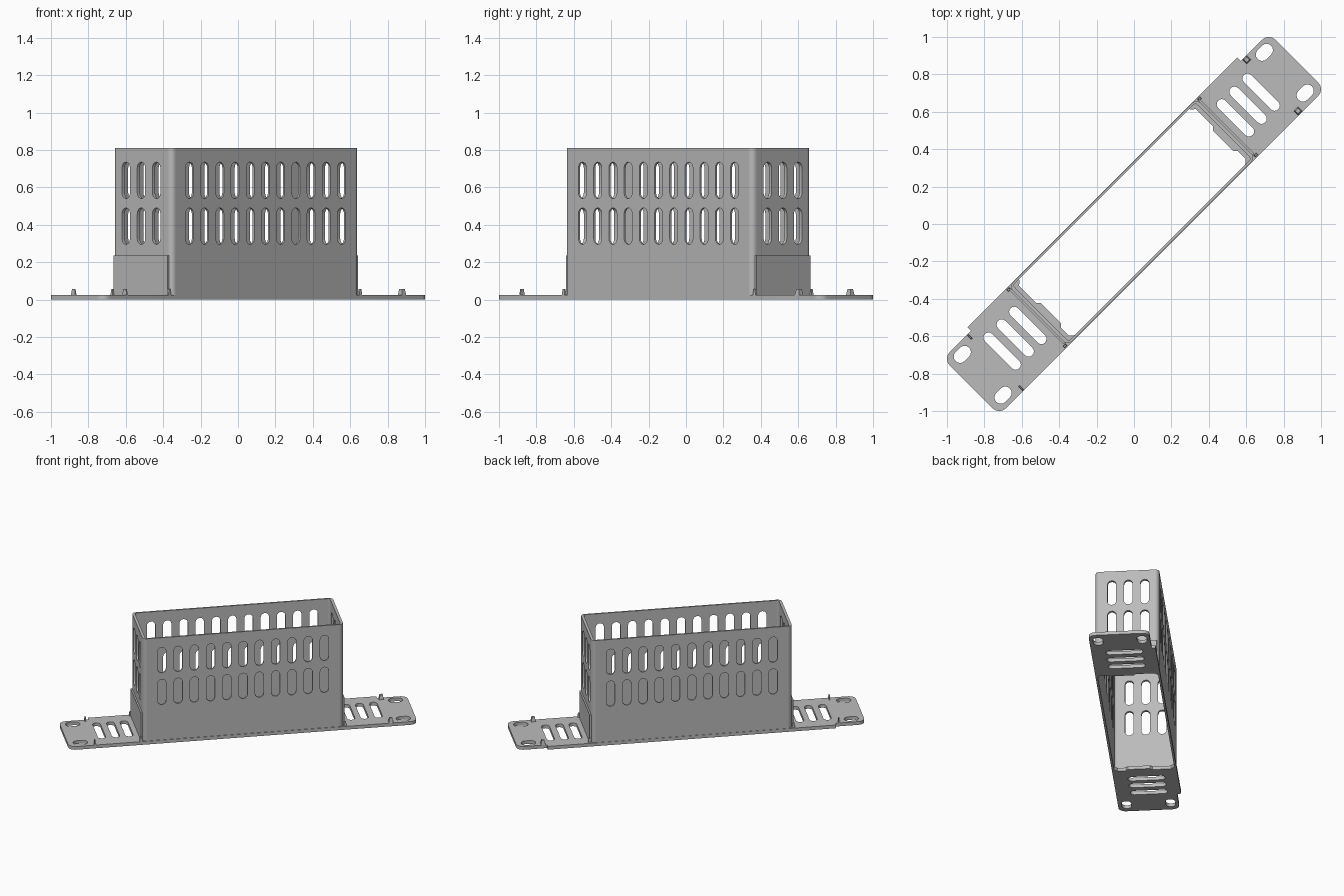
import bpy, bmesh
from math import cos, sin, radians
from mathutils import Matrix

cube = bpy.data.objects.get("Cube")
if cube:
    bpy.data.objects.remove(cube)

# One grey for the whole bracket
GREY = (0.5, 0.5, 0.5, 1)
grey = bpy.data.materials.new("plain grey")
grey.use_nodes = True
grey.diffuse_color = GREY
grey.node_tree.nodes["Principled BSDF"].inputs["Base Color"].default_value = GREY

# The bracket runs along a diagonal: u is its length, v its width
TURN = Matrix.Rotation(radians(45), 4, 'Z')
STAND_U = Matrix.Rotation(radians(90), 4, 'X')
STAND_V = Matrix.Rotation(radians(90), 4, 'Z') @ STAND_U
PLATE_T, TOP = 0.025, 0.81
END, FRONT, BACK = 0.71, -0.208, 0.237
T_LONG, T_END, R = 0.012, 0.02, 0.03


def arc(cx, cy, rx, ry, a0, a1, n=8):
    angles = [radians(a0 + (a1 - a0) * i / n) for i in range(n + 1)]
    return [(cx + rx * cos(a), cy + ry * sin(a)) for a in angles]


def rect(x0, y0, x1, y1):
    return [(x0, y0), (x1, y0), (x1, y1), (x0, y1)]


def slot(cx, cy, length, width, upright):
    """Round-ended opening, long in y when upright and in x otherwise."""
    r, h = width / 2, (length - width) / 2
    if upright:
        return arc(cx, cy + h, r, r, 0, 180) + arc(cx, cy - h, r, r, 180, 360)
    return arc(cx + h, cy, r, r, -90, 90) + arc(cx - h, cy, r, r, 90, 270)


def finish(name, mesh):
    mesh.materials.clear()
    mesh.materials.append(grey)
    obj = bpy.data.objects.new(name, mesh)
    bpy.context.collection.objects.link(obj)
    bpy.ops.object.select_all(action='DESELECT')
    obj.select_set(True)
    bpy.context.view_layer.objects.active = obj
    bpy.ops.object.shade_smooth_by_angle(angle=radians(30))
    return obj


def sheet(name, outline, holes, thickness, placing):
    """Flat outline with openings, given a thickness and put in place."""
    curve = bpy.data.curves.new(name, 'CURVE')
    curve.dimensions = '2D'
    curve.fill_mode = 'BOTH'
    curve.extrude = thickness / 2
    for loop in [outline] + holes:
        spline = curve.splines.new('POLY')
        spline.points.add(len(loop) - 1)
        for point, (x, y) in zip(spline.points, loop):
            point.co = (x, y, 0, 1)
        spline.use_cyclic_u = True
    temp = bpy.data.objects.new(name + "_curve", curve)
    bpy.context.collection.objects.link(temp)
    deps = bpy.context.evaluated_depsgraph_get()
    mesh = bpy.data.meshes.new_from_object(temp.evaluated_get(deps))
    bpy.data.objects.remove(temp)
    bm = bmesh.new()
    bm.from_mesh(mesh)
    bmesh.ops.remove_doubles(bm, verts=bm.verts, dist=0.00005)
    bmesh.ops.recalc_face_normals(bm, faces=bm.faces)
    bm.transform(TURN @ placing)
    bm.to_mesh(mesh)
    bm.free()
    return finish(name, mesh)


def tab(name, u, v, du, dv, top=0.058):
    """Small upright nub that narrows towards the top."""
    bm = bmesh.new()
    bmesh.ops.create_cube(bm, size=1)
    low, high = PLATE_T - 0.005, top
    for vert in bm.verts:
        up = vert.co.z > 0
        k = 0.6 if up else 1
        vert.co = (u + vert.co.x * du * k, v + vert.co.y * dv * k, high if up else low)
    bm.transform(TURN)
    mesh = bpy.data.meshes.new(name)
    bm.to_mesh(mesh)
    bm.free()
    finish(name, mesh)


# Long side walls with two rows of eleven openings
ROWS = (0.393, 0.638)
long_holes = [slot(0.115 * i, z, 0.195, 0.06, True) for i in range(-5, 6) for z in ROWS]
for name, v in (("front_wall", FRONT + T_LONG / 2), ("back_wall", BACK - T_LONG / 2)):
    sheet(name, rect(R - END, 0, END - R, TOP), long_holes, T_LONG,
          Matrix.Translation((0, v, 0)) @ STAND_U)

# Rails along the foot of the long walls
for name, v0, v1 in (("front_rail", -0.212, FRONT + T_LONG), ("back_rail", BACK - T_LONG, 0.24)):
    sheet(name, rect(-0.65, v0, 0.65, v1), [], PLATE_T,
          Matrix.Translation((0, 0, PLATE_T / 2)))

end_holes = [slot(0.022 + 0.115 * i, z, 0.195, 0.06, True) for i in (-1, 0, 1) for z in ROWS]
for side, s in (("left", 1), ("right", -1)):
    # End wall with two rows of three openings
    sheet(side + "_end_wall", rect(FRONT + R, 0, BACK - R, TOP), end_holes, T_END,
          Matrix.Translation((s * (END - T_END / 2), 0, 0)) @ STAND_V)
    # Thicker lower part of the end wall
    sheet(side + "_end_doubler", rect(FRONT + 0.02, 0, BACK - 0.015, 0.235), [], 0.012,
          Matrix.Translation((s * (END + 0.005), 0, 0)) @ STAND_V)

    # Rounded corner posts
    for face, v, t in (("front", FRONT + R, -1), ("back", BACK - R, 1)):
        outer = arc(0, 0, R, R, 0, 90)
        inner = arc(0, 0, R - T_END, R - T_LONG, 90, 0)
        ring = [(s * (END - R + x), v + t * y) for x, y in outer + inner]
        sheet(side + "_" + face + "_corner", ring, [], TOP,
              Matrix.Translation((0, 0, TOP / 2)))

    # Mounting plate: rounded outer corners, stepped back edge, inner tongue
    tip, half, r = 1.231, 0.212, 0.05
    outline = [(0.645, -half)]
    outline += arc(tip - r, r - half, r, r, -90, 0)
    outline += arc(tip - r, half - r, r, r, 0, 90)
    outline += [(1.02, half), (1.02, 0.24), (0.645, 0.24), (0.645, 0.222), (0.668, 0.2),
                (0.668, 0.07), (0.652, 0.055), (0.652, -0.1), (0.668, -0.115),
                (0.668, -0.175), (0.645, -0.196)]
    holes = [slot(u, 0.018, 0.26, 0.055, True) for u in (0.785, 0.88, 0.979)]
    holes += [slot(1.142, v, 0.102, 0.068, False) for v in (-0.152, 0.156)]
    sheet(side + "_mounting_plate", [(s * x, y) for x, y in outline],
          [[(s * x, y) for x, y in h] for h in holes], PLATE_T,
          Matrix.Translation((0, 0, PLATE_T / 2)))

    # Locating tabs at the plate edges and small gussets at the box corners
    du = 0.034 if s > 0 else 0.01
    for face, v, corner in (("front", -0.193, -0.2), ("back", 0.195, 0.225)):
        tab(side + "_" + face + "_tab", s * 1.047, v, du, 0.034)
        tab(side + "_" + face + "_gusset", s * 0.722, corner, 0.02, 0.016)
